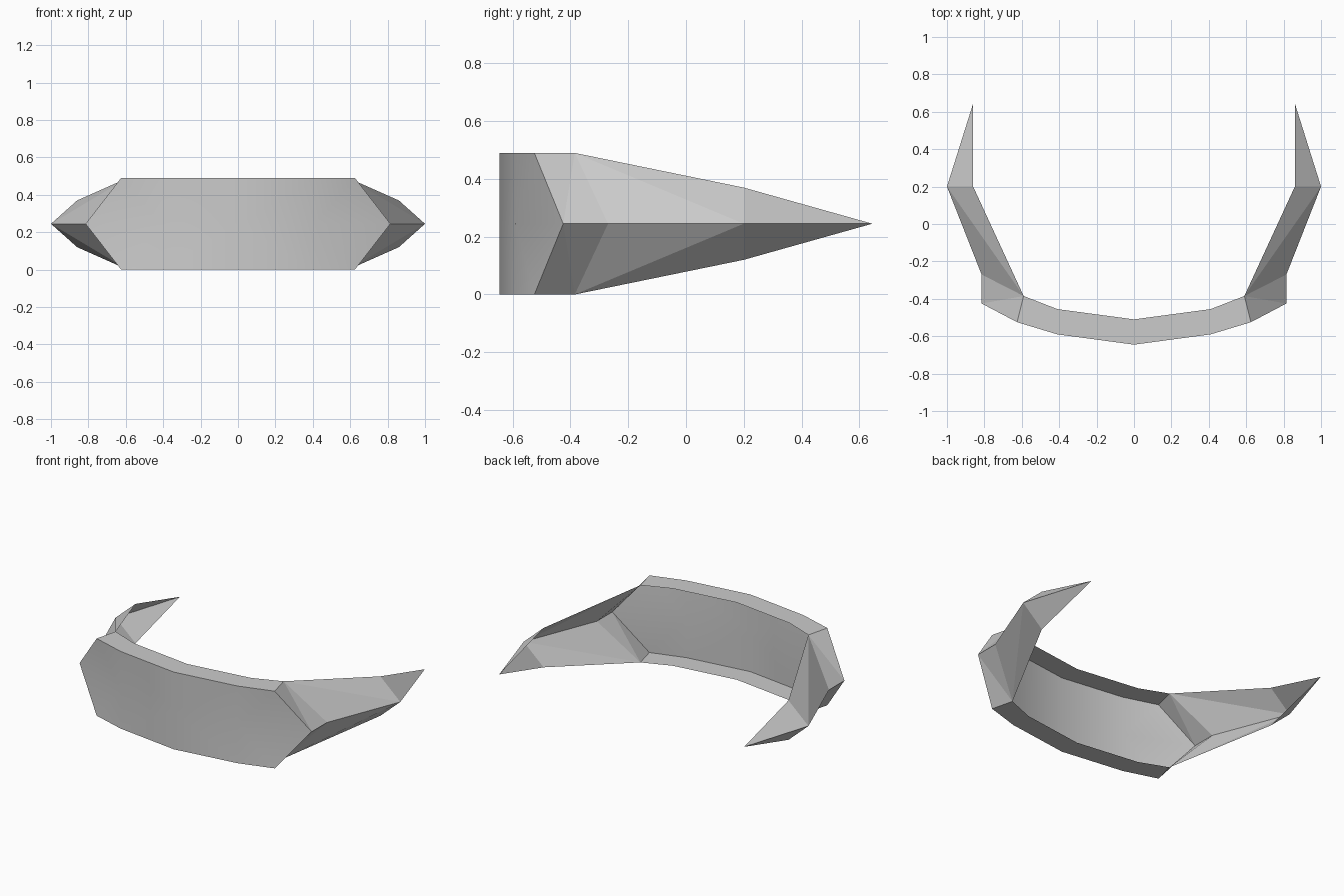
import bpy
import math

cube = bpy.data.objects.get("Cube")
if cube:
    bpy.data.objects.remove(cube, do_unlink=True)

HALF = 0.245  # half height of the band

grey = bpy.data.materials.new("plain_grey")
grey.use_nodes = True
grey.diffuse_color = (0.6, 0.6, 0.6, 1)
grey.node_tree.nodes["Principled BSDF"].inputs["Base Color"].default_value = (0.6, 0.6, 0.6, 1)


def shell(name, points, faces, smooth=False):
    """Upper +x quarter of an open shell, mirrored left-right and top-bottom."""
    keys = list(points)
    mesh = bpy.data.meshes.new(name)
    mesh.from_pydata(list(points.values()), [],
                     [[keys.index(k) for k in f.split()] for f in faces])
    mesh.materials.append(grey)
    ob = bpy.data.objects.new(name, mesh)
    bpy.context.collection.objects.link(ob)
    ob.location.z = HALF
    bpy.ops.object.select_all(action='DESELECT')
    ob.select_set(True)
    bpy.context.view_layer.objects.active = ob
    mod = ob.modifiers.new("mirror", 'MIRROR')
    mod.use_axis = (True, False, True)
    mod.merge_threshold = 0.001
    bpy.ops.object.modifier_apply(modifier=mod.name)
    if smooth:
        bpy.ops.object.shade_smooth_by_angle(angle=math.radians(30))
    return ob


# Plan outlines of the band, from the centre to the side
outer = [(0, -0.645), (0.41, -0.59), (0.625, -0.525)]
inner = [(0, -0.51), (0.41, -0.455), (0.59, -0.385)]
corner = (0.815, -0.425, 0)

# Curved front panel, ending in a point at mid height
panel = {f"top{i}": (x, y, HALF) for i, (x, y) in enumerate(outer)}
panel.update({f"mid{i}": (x, y, 0) for i, (x, y) in enumerate(outer[:2])})
panel["mid2"] = corner
shell("front_panel", panel,
      [f"mid{i} mid{i+1} top{i+1} top{i}" for i in range(2)], smooth=True)

# Flat rims along the top and bottom of the panel
rim = {f"out{i}": (x, y, HALF) for i, (x, y) in enumerate(outer)}
rim.update({f"in{i}": (x, y, HALF) for i, (x, y) in enumerate(inner)})
shell("rims", rim, [f"out{i} out{i+1} in{i+1} in{i}" for i in range(2)])

# Faceted side prongs, open on the inside and tapering to the back
prong = {
    "front": (*outer[2], HALF),
    "back": (*inner[2], HALF),
    "corner": corner,
    "notch": (0.815, -0.27, 0),
    "elbow": (1.0, 0.2, 0),
    "upper": (0.86, 0.2, 0.125),
    "tip": (0.86, 0.645, 0),
}
shell("side_prongs", prong, [
    "corner back front",
    "corner notch back",
    "notch elbow back",
    "elbow upper back",
    "elbow tip upper",
])
